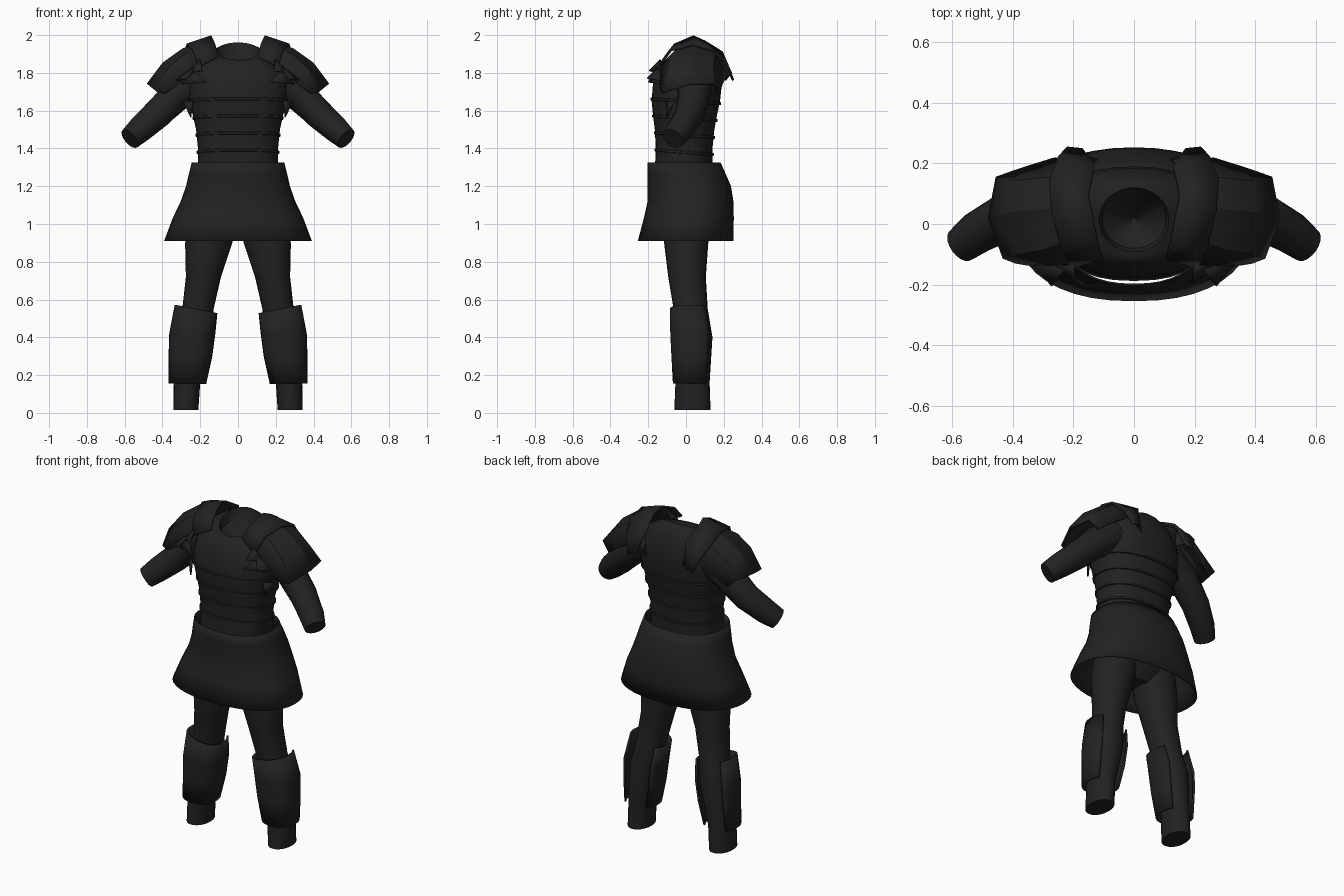
import bpy, bmesh, math
from mathutils import Vector

if "Cube" in bpy.data.objects:
    bpy.data.objects.remove(bpy.data.objects["Cube"])

cloth = bpy.data.materials.new("charcoal")
cloth.diffuse_color = (0.016, 0.016, 0.016, 1)
cloth.use_nodes = True
cloth.node_tree.nodes["Principled BSDF"].inputs["Base Color"].default_value = cloth.diffuse_color


def finish(name, bm, mirror=False, thick=0, angle=35):
    bmesh.ops.recalc_face_normals(bm, faces=bm.faces)
    me = bpy.data.meshes.new(name)
    bm.to_mesh(me)
    bm.free()
    me.materials.append(cloth)
    ob = bpy.data.objects.new(name, me)
    bpy.context.collection.objects.link(ob)
    if thick:
        mod = ob.modifiers.new("thickness", 'SOLIDIFY')
        mod.thickness = thick
        mod.offset = 0
    if mirror:
        ob.modifiers.new("mirror", 'MIRROR').use_clip = False
    bpy.ops.object.select_all(action='DESELECT')
    ob.select_set(True)
    bpy.context.view_layer.objects.active = ob
    bpy.ops.object.shade_smooth_by_angle(angle=math.radians(angle))
    return ob


def loft(name, rings, closed=True, caps=(False, False), **kw):
    """Skin a list of point rings (or open strips)."""
    bm = bmesh.new()
    rows = [[bm.verts.new(p) for p in r] for r in rings]
    n = len(rows[0])
    for a, b in zip(rows, rows[1:]):
        for i in range(n if closed else n - 1):
            j = (i + 1) % n
            bm.faces.new((a[i], a[j], b[j], b[i]))
    for row, cap in ((rows[0], caps[0]), (rows[-1], caps[1])):
        if cap:
            bm.faces.new(row)
    return finish(name, bm, **kw)


def oval(z, x, rx, front, back, power=2.0, tilt=0.0, n=32, a0=0, a1=360):
    """Rounded-box ring around (x, middle of front/back); tilt raises the back."""
    full = a1 - a0 == 360
    cy, ry = (front + back) / 2, (back - front) / 2
    pts = []
    for i in range(n):
        t = math.radians(a0 + (a1 - a0) * i / (n if full else n - 1))
        c, s = math.cos(t), math.sin(t)
        px = math.copysign(abs(c) ** (2 / power), c)
        py = math.copysign(abs(s) ** (2 / power), s)
        pts.append((x + rx * px, cy + ry * py, z + tilt * py))
    return pts


def disc(centre, axis, r, n=20):
    q = Vector(axis).to_track_quat('Z', 'Y')
    return [Vector(centre) + q @ Vector((r * math.cos(k * math.tau / n),
            r * math.sin(k * math.tau / n), 0)) for k in range(n)]


# Torso with scooped neckline and the dark hollow inside the neck
body = [(1.28, .21, -.165, .14), (1.4, .212, -.16, .14), (1.5, .222, -.165, .15),
        (1.58, .24, -.175, .165), (1.65, .258, -.182, .18), (1.74, .262, -.175, .19)]
rings = [oval(z, 0, rx, f, b, 2.4) for z, rx, f, b in body]
rings += [oval(1.82, 0, .245, -.15, .185, 2.3, .01),
          oval(1.88, 0, .2, -.125, .165, 2.2, .025),
          oval(1.905, 0, .15, -.11, .14, 2.1, .04),
          oval(1.915, 0, .115, -.092, .12, 2, .046),
          oval(1.86, 0, .105, -.08, .11, 2, .03),
          oval(1.78, 0, .01, .0, .02)]
loft("torso", rings, caps=(False, True))

# Thin ragged bands around the torso
for k, (z, rx, f, b) in enumerate([(1.38, .213, -.161, .141), (1.47, .22, -.164, .148),
                                   (1.56, .236, -.173, .162), (1.65, .258, -.182, .18)]):
    g = .006
    loft(f"torso_band_{k + 1}", [
        oval(z + h, 0, rx + e, f - e, b + e, 2.4, -.012)
        for h, e in ((-.008, 0), (-.006, g), (.006, g), (.008, 0))])

# Hips under the skirt
loft("hips", [oval(.92, 0, .1, -.06, .07), oval(.98, 0, .2, -.11, .12),
              oval(1.1, 0, .22, -.13, .15, 2.2), oval(1.3, 0, .205, -.15, .135, 2.3)],
     caps=(True, False))

# Open flared skirt
skirt = [(1.325, .242, -.2, .18), (1.27, .256, -.2, .205), (1.2, .272, -.2, .235),
         (1.12, .3, -.2, .248), (1.03, .343, -.22, .25), (.91, .388, -.252, .248)]
loft("skirt", [oval(z, 0, rx, f, b, 2.3, 0, 40) for z, rx, f, b in skirt], thick=.006)

# Legs
legs = [(1.08, .125, .115, -.12, .13), (.9, .155, .125, -.116, .118),
        (.72, .183, .093, -.094, .105), (.55, .212, .083, -.066, .115),
        (.4, .237, .088, -.055, .14), (.16, .27, .07, -.056, .125),
        (.015, .276, .066, -.062, .13)]
loft("leg", [oval(z, x, rx, f, b, 2.1, 0, 24) for z, x, rx, f, b in legs],
     caps=(False, True), mirror=True)

# Shin guards, open at the back
guard = [(.55, .222, .107, -.08, .125), (.42, .242, .116, -.078, .152),
         (.3, .252, .11, -.072, .145), (.155, .268, .094, -.064, .126)]
strips = [oval(z, x, rx, f, b, 2.4, 0, 20, -225, 45) for z, x, rx, f, b in guard]
strips[0] = [(x, y, z + (x - .222) * .2) for x, y, z in strips[0]]
loft("shin_guard", strips, closed=False, mirror=True, thick=.012)

# Bent arms
loft("arm", [disc((.2, .04, 1.77), (.8, 0, -.6), .1),
             disc((.32, .045, 1.69), (.8, 0, -.6), .088),
             disc((.43, .02, 1.58), (.75, -.3, -.65), .078),
             disc((.52, -.03, 1.5), (.7, -.5, -.6), .07),
             disc((.572, -.07, 1.452), (.7, -.5, -.6), .06)],
     caps=(True, True), mirror=True)

# Shoulder cap: strips from collar to outer rim, each front to back
cap = [[(.19, -.12, 1.85), (.17, -.03, 1.94), (.16, .06, 1.965), (.17, .15, 1.92), (.2, .2, 1.84)],
       [(.27, -.14, 1.79), (.29, -.08, 1.89), (.29, .05, 1.925), (.29, .15, 1.89), (.26, .215, 1.79)],
       [(.33, -.135, 1.73), (.37, -.095, 1.82), (.395, .04, 1.85), (.385, .14, 1.82), (.34, .19, 1.74)],
       [(.39, -.125, 1.69), (.43, -.11, 1.7), (.478, .02, 1.74), (.453, .152, 1.74), (.40, .17, 1.69)]]
loft("shoulder_cap", cap, closed=False, mirror=True, thick=.012, angle=25)

# Upper shoulder plate overlapping the cap
plate = [[(.105, -.11, 1.885), (.12, -.06, 1.95), (.14, .04, 1.993), (.15, .1, 1.965),
          (.13, .19, 1.91), (.17, .245, 1.77)],
         [(.21, -.145, 1.83), (.24, -.08, 1.92), (.27, .04, 1.95), (.28, .14, 1.92),
          (.25, .22, 1.84), (.22, .25, 1.76)]]
loft("shoulder_plate", plate, closed=False, mirror=True, thick=.012, angle=25)

# Jagged points at the edges of the shoulder armour
points = [((.165, -.2, 1.75), (.24, -.145, 1.82), (.3, -.14, 1.74)),
          ((.19, -.195, 1.81), (.2, -.135, 1.87), (.27, -.14, 1.8)),
          ((.27, -.205, 1.77), (.22, -.14, 1.84), (.33, -.135, 1.76)),
          ((.12, .21, 1.76), (.14, .2, 1.88), (.22, .24, 1.8)),
          ((.25, -.1, 1.565), (.24, -.1, 1.65), (.29, -.06, 1.65))]
bm = bmesh.new()
for tri in points:
    bm.faces.new([bm.verts.new(p) for p in tri])
finish("shoulder_point", bm, mirror=True, thick=.008)
